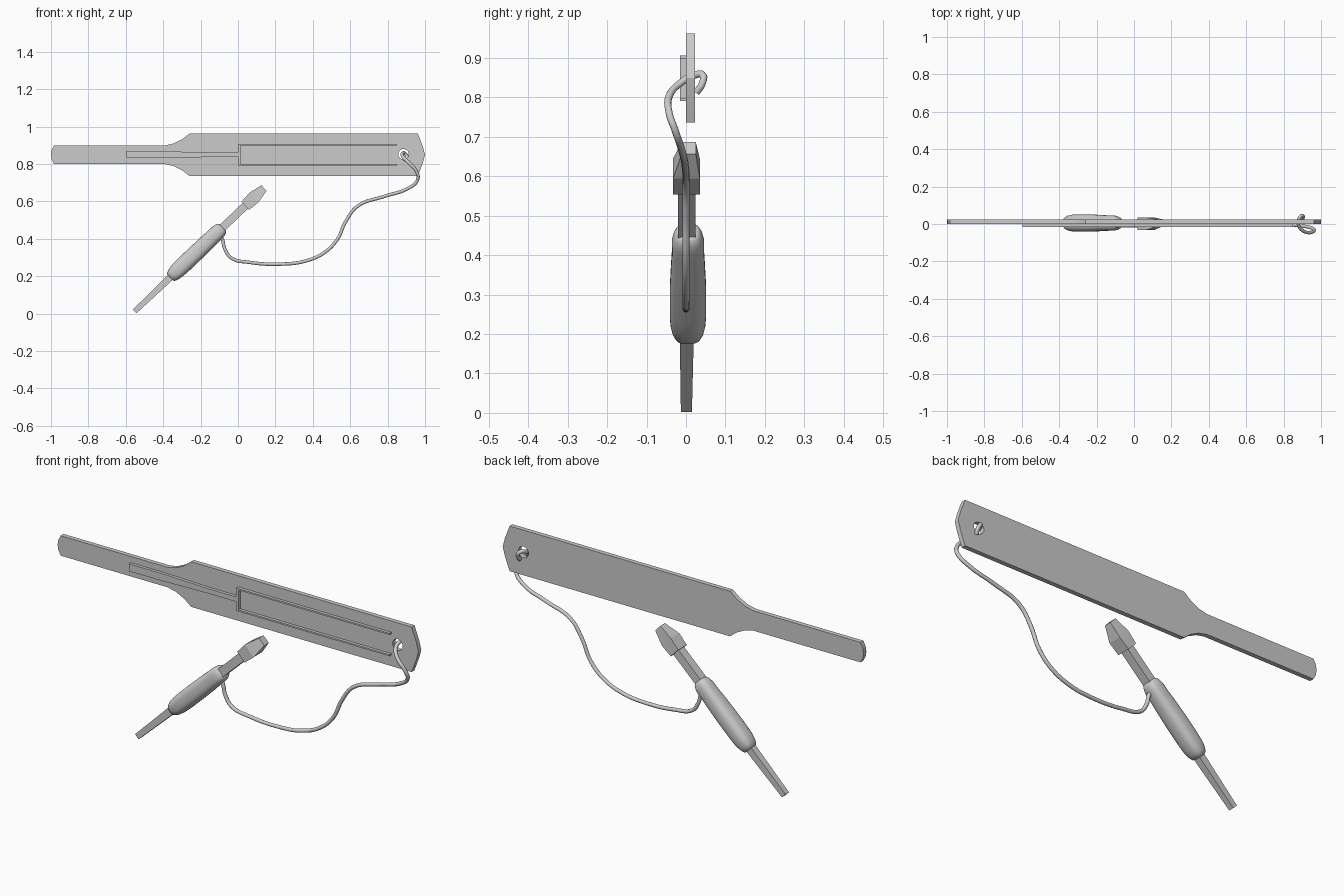
import bpy, bmesh, math
from mathutils import Vector

if "Cube" in bpy.data.objects:
    bpy.data.objects.remove(bpy.data.objects["Cube"])

HOLE = (0.885, 0.852)


def activate(ob):
    bpy.ops.object.select_all(action='DESELECT')
    ob.select_set(True)
    bpy.context.view_layer.objects.active = ob


def to_mesh(ob, angle):
    activate(ob)
    bpy.ops.object.convert(target='MESH')
    bm = bmesh.new()
    bm.from_mesh(ob.data)
    bmesh.ops.remove_doubles(bm, verts=bm.verts, dist=1e-5)
    bmesh.ops.recalc_face_normals(bm, faces=bm.faces)
    bm.to_mesh(ob.data)
    bm.free()
    bpy.ops.object.shade_smooth_by_angle(angle=math.radians(angle))


def plate(name, outlines, y0, y1):
    """Flat xz outlines (inner ones cut holes) given thickness from y0 to y1."""
    cu = bpy.data.curves.new(name, 'CURVE')
    cu.dimensions = '2D'
    cu.fill_mode = 'BOTH'
    cu.extrude = (y1 - y0) / 2
    for pts in outlines:
        sp = cu.splines.new('POLY')
        sp.points.add(len(pts) - 1)
        for p, (x, z) in zip(sp.points, pts):
            p.co = (x, z, 0, 1)
        sp.use_cyclic_u = True
    ob = bpy.data.objects.new(name, cu)
    bpy.context.collection.objects.link(ob)
    ob.rotation_euler.x = math.pi / 2
    ob.location.y = (y0 + y1) / 2
    to_mesh(ob, 20)
    return ob


# Tool axis runs diagonally in the xz plane
START = Vector((-0.552, 0, 0.012))
AXIS = Vector((0.723, 0, 0.690)).normalized()
SIDE = Vector((-AXIS.z, 0, AXIS.x))


def loft(name, section, rings, angle=30):
    """Rings: distance along the axis, half width, half depth, depth centre."""
    bm = bmesh.new()
    loops = []
    for s, w, d, yc in rings:
        loops.append([bm.verts.new(START + AXIS * s + SIDE * (u * w) + Vector((0, yc + v * d, 0)))
                      for u, v in section])
    n = len(section)
    for a, b in zip(loops, loops[1:]):
        for i in range(n):
            j = (i + 1) % n
            bm.faces.new((a[i], a[j], b[j], b[i]))
    bm.faces.new(loops[0])
    bm.faces.new(loops[-1])
    bmesh.ops.recalc_face_normals(bm, faces=bm.faces)
    me = bpy.data.meshes.new(name)
    bm.to_mesh(me)
    bm.free()
    ob = bpy.data.objects.new(name, me)
    bpy.context.collection.objects.link(ob)
    activate(ob)
    bpy.ops.object.shade_smooth_by_angle(angle=math.radians(angle))
    return ob


# Paddle board: upper half outline mirrored about z = 0.849, with a cord hole
MID = 0.849
half = [(-1.0, 0), (-0.996, 0.025), (-0.983, 0.05), (-0.39, 0.05), (-0.345, 0.060),
        (-0.30, 0.082), (-0.26, 0.113), (0.962, 0.113), (0.988, 0.045), (1.0, 0)]
outline = [(x, MID + h) for x, h in half] + [(x, MID - h) for x, h in half[-2:0:-1]]
hole = [(HOLE[0] + 0.028 * math.cos(a * math.tau / 24), HOLE[1] + 0.028 * math.sin(a * math.tau / 24))
        for a in range(24)]
plate("paddle_board", [outline, hole], 0.0, 0.023)

# Raised U-shaped rail, open towards the hole
plate("rail", [[(0.85, 0.906), (0, 0.906), (0, 0.791), (0.85, 0.791), (0.85, 0.799),
                (0.013, 0.799), (0.013, 0.898), (0.85, 0.898)]], -0.015, 0.001)

# Narrow raised strip running down the grip
plate("grip_strip", [[(-0.595, 0.868), (-0.40, 0.868), (-0.15, 0.861), (0, 0.861),
                      (0, 0.837), (-0.15, 0.837), (-0.40, 0.831), (-0.595, 0.831)]], -0.015, 0.001)

# Tool: square shaft, rounded handle and faceted tip
square = [(-1, -1), (1, -1), (1, 1), (-1, 1)]
loft("tool_shaft", square, [(0, 0.014, 0.014, 0.001), (0.30, 0.019, 0.018, 0.002),
                            (0.62, 0.021, 0.022, 0.002), (0.84, 0.021, 0.022, 0.002)])
loft("tool_tip", square, [(0.817, 0.030, 0.034, 0.001), (0.88, 0.035, 0.034, 0.001),
                          (0.955, 0.021, 0.018, 0.007)], 10)


def rounded(a, e=0.75):
    c, s = math.cos(a), math.sin(a)
    return (math.copysign(abs(c) ** e, c), math.copysign(abs(s) ** e, s))


loft("tool_handle", [rounded(i * math.tau / 32) for i in range(32)],
     [(0.262, 0.022, 0.026, 0.005), (0.266, 0.029, 0.033, 0.005), (0.285, 0.037, 0.040, 0.005),
      (0.315, 0.042, 0.045, 0.005), (0.36, 0.044, 0.046, 0.005), (0.45, 0.044, 0.046, 0.005),
      (0.53, 0.043, 0.043, 0.005), (0.575, 0.041, 0.041, 0.005), (0.61, 0.041, 0.041, 0.005),
      (0.63, 0.038, 0.037, 0.005), (0.645, 0.032, 0.031, 0.005), (0.651, 0.024, 0.024, 0.005)], 50)

# Cord from the handle to a loop through the paddle hole
path = [(-0.105, 0.002, 0.43), (-0.085, 0, 0.40), (-0.07, 0, 0.345), (-0.035, 0, 0.297), (0.06, 0, 0.274),
        (0.24, 0, 0.265), (0.36, 0, 0.281), (0.46, 0, 0.325), (0.53, 0, 0.395),
        (0.575, 0, 0.49), (0.64, 0, 0.575), (0.78, -0.002, 0.626), (0.91, -0.012, 0.67),
        (0.96, -0.027, 0.715), (0.953, -0.043, 0.762), (0.915, -0.042, 0.805),
        (0.882, -0.012, 0.838), (0.879, 0.018, 0.855), (0.892, 0.042, 0.857),
        (0.905, 0.041, 0.835), (0.902, 0.026, 0.812)]
cu = bpy.data.curves.new("cord", 'CURVE')
cu.dimensions = '3D'
cu.bevel_depth = 0.0092
cu.bevel_resolution = 3
cu.use_fill_caps = True
sp = cu.splines.new('BEZIER')
sp.resolution_u = 6
sp.bezier_points.add(len(path) - 1)
for bp, co in zip(sp.bezier_points, path):
    bp.co = co
    bp.handle_left_type = bp.handle_right_type = 'AUTO'
cord = bpy.data.objects.new("cord", cu)
bpy.context.collection.objects.link(cord)
to_mesh(cord, 50)
